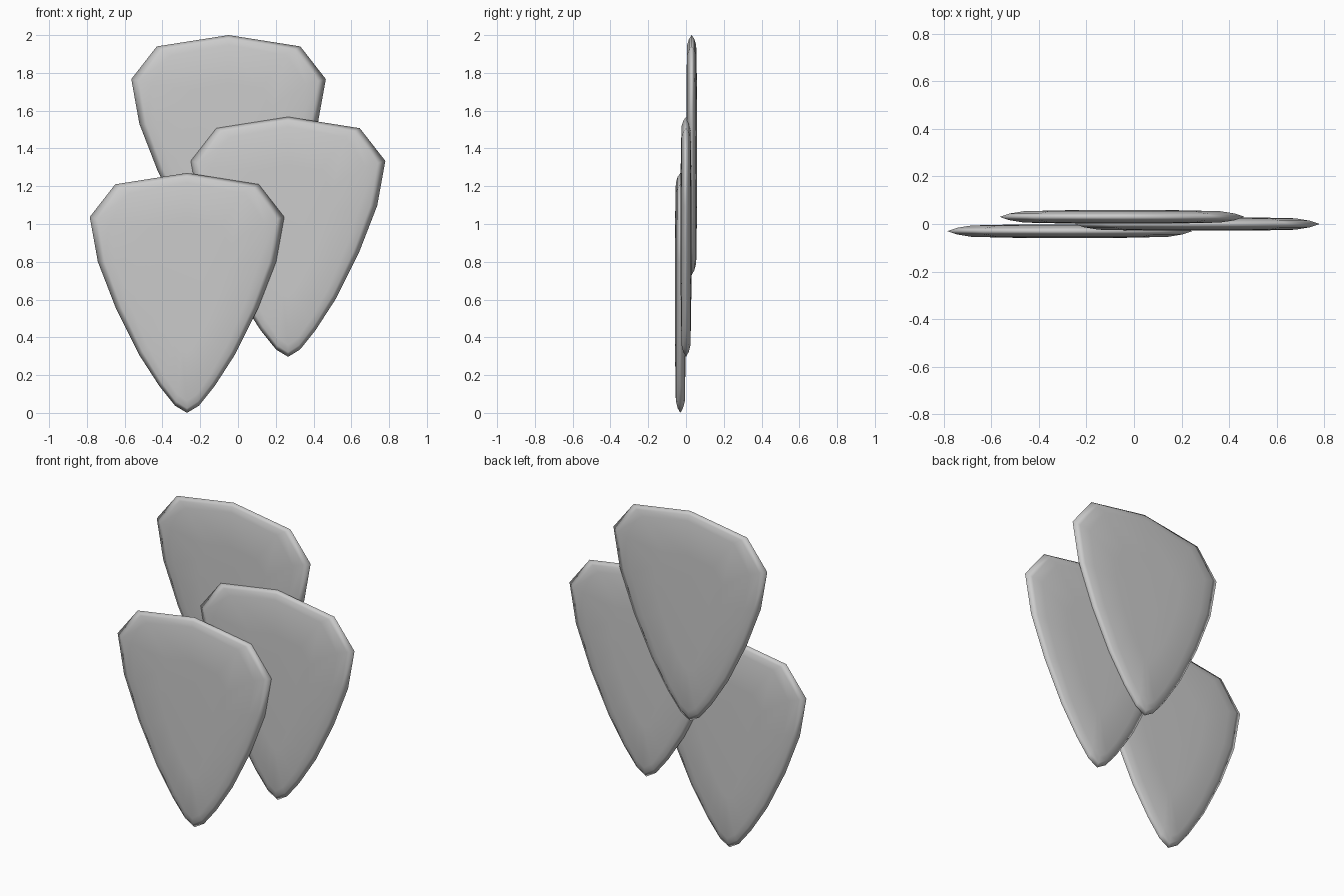
import bpy
import bmesh

cube = bpy.data.objects.get("Cube")
if cube:
    bpy.data.objects.remove(cube, do_unlink=True)

grey = bpy.data.materials.new("light grey")
grey.use_nodes = True
colour = (0.6, 0.6, 0.6, 1)
grey.diffuse_color = colour
grey.node_tree.nodes["Principled BSDF"].inputs["Base Color"].default_value = colour

# Left half of the outline, from the top middle to the bottom tip
HALF = [(0, 1.27), (0.38, 1.21), (0.515, 1.037), (0.472, 0.8), (0.375, 0.55),
        (0.255, 0.31), (0.145, 0.14), (0.063, 0.038), (0, 0)]
OUTLINE = HALF + [(-x, z) for x, z in reversed(HALF[1:-1])]
MIDDLE = 0.7

# Rings from back to front: width scale, height scale, depth
FRONT = [(0.92, 0.965, -0.014), (0.8, 0.91, -0.024), (0.45, 0.55, -0.028)]
RINGS = [(a, b, -y) for a, b, y in reversed(FRONT)] + [(1, 1, 0)] + FRONT


def plate(name, x, y, z):
    """A thin tapered shield with a rounded rim."""
    bm = bmesh.new()
    loops = [[bm.verts.new((px * sx, depth, MIDDLE + (pz - MIDDLE) * sz))
              for px, pz in OUTLINE] for sx, sz, depth in RINGS]
    n = len(OUTLINE)
    for a, b in zip(loops, loops[1:]):
        for i in range(n):
            j = (i + 1) % n
            bm.faces.new((a[i], a[j], b[j], b[i]))
    # Flat faces at the back and front
    bm.faces.new(loops[0])
    bm.faces.new(loops[-1])
    bmesh.ops.recalc_face_normals(bm, faces=bm.faces)
    for face in bm.faces:
        face.smooth = True
    mesh = bpy.data.meshes.new(name)
    bm.to_mesh(mesh)
    bm.free()
    mesh.materials.append(grey)
    obj = bpy.data.objects.new(name, mesh)
    obj.location = (x, y, z)
    bpy.context.collection.objects.link(obj)


plate("front_plate", -0.27, -0.03, 0)
plate("middle_plate", 0.265, 0, 0.297)
plate("back_plate", -0.05, 0.03, 0.73)
